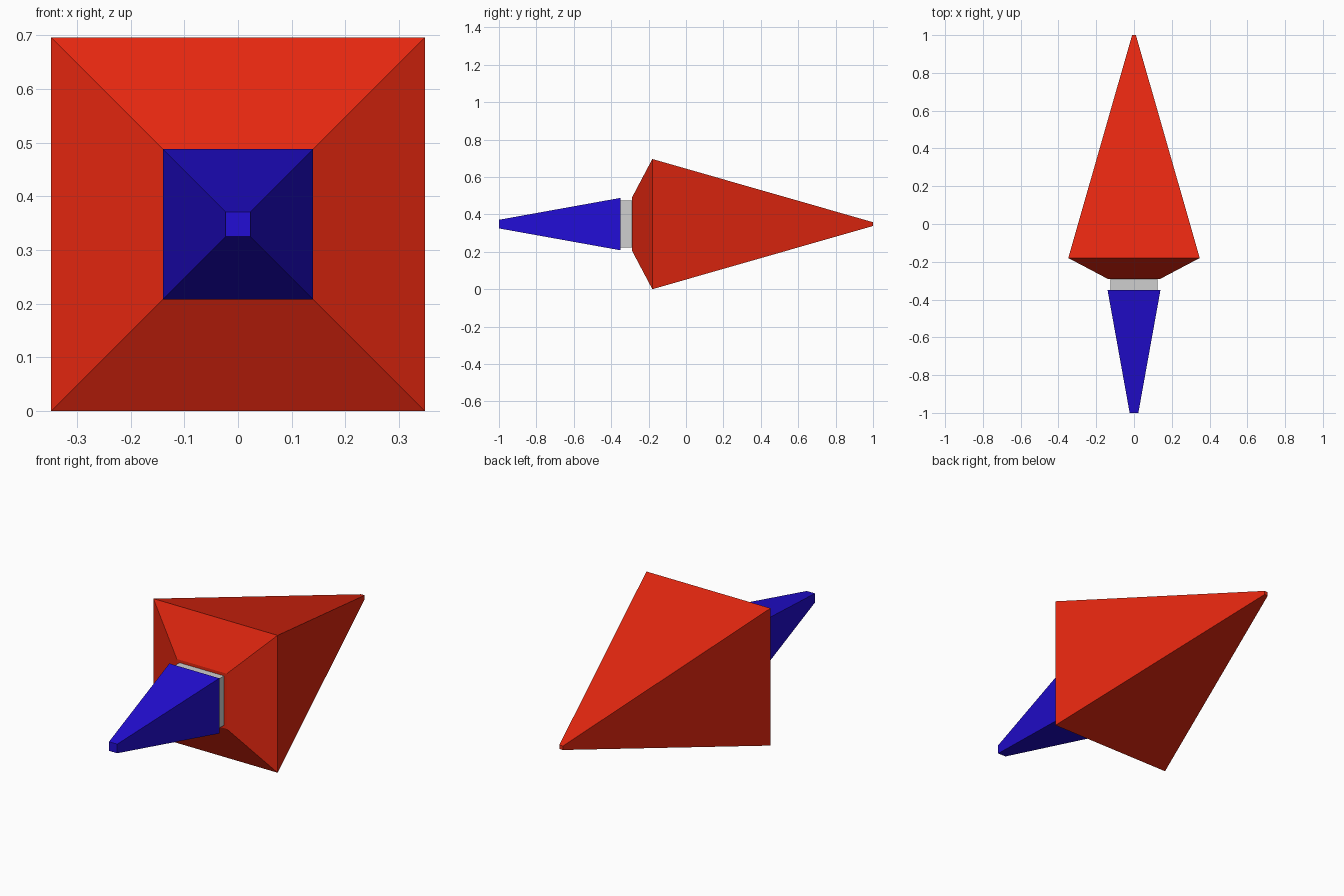
import bpy
import bmesh

cube = bpy.data.objects.get("Cube")
if cube:
    bpy.data.objects.remove(cube, do_unlink=True)

AXIS_Z = 0.348


def make_material(name, rgb):
    mat = bpy.data.materials.new(name)
    mat.use_nodes = True
    color = (*rgb, 1.0)
    mat.diffuse_color = color
    mat.node_tree.nodes["Principled BSDF"].inputs["Base Color"].default_value = color
    return mat


def square_loft(name, sections, mat):
    """Closed solid through square sections given as (y, half width)."""
    bm = bmesh.new()
    rings = []
    for y, h in sections:
        corners = ((-h, -h), (h, -h), (h, h), (-h, h))
        rings.append([bm.verts.new((x, y, AXIS_Z + z)) for x, z in corners])
    for a, b in zip(rings, rings[1:]):
        for i in range(4):
            j = (i + 1) % 4
            bm.faces.new((a[i], a[j], b[j], b[i]))
    bm.faces.new(rings[0])
    bm.faces.new(rings[-1])
    bmesh.ops.recalc_face_normals(bm, faces=bm.faces)
    mesh = bpy.data.meshes.new(name)
    bm.to_mesh(mesh)
    bm.free()
    mesh.materials.append(mat)
    obj = bpy.data.objects.new(name, mesh)
    bpy.context.collection.objects.link(obj)
    return obj


red = make_material("red", (0.78, 0.02, 0.005))
blue = make_material("blue", (0.016, 0.004, 0.66))
grey = make_material("light grey", (0.62, 0.62, 0.62))

# Large tapered body with a short flared shoulder
square_loft("body", [(-0.29, 0.14), (-0.18, AXIS_Z), (1.0, 0.01)], red)
# Narrow collar joining the two tapers
square_loft("collar", [(-0.352, 0.125), (-0.288, 0.125)], grey)
# Small tapered tip
square_loft("tip", [(-1.0, 0.023), (-0.35, 0.14)], blue)
